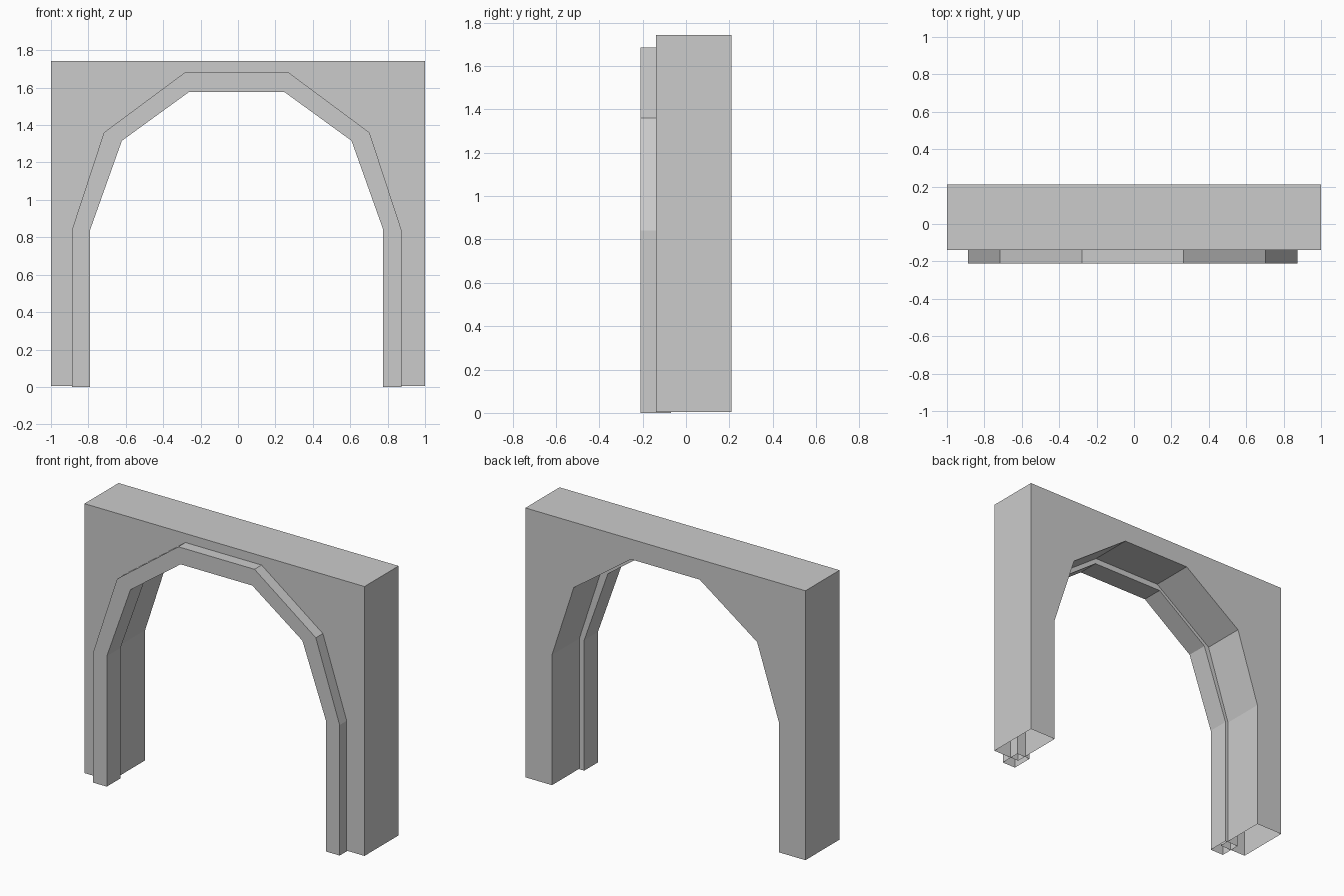
import bpy
import bmesh

cube = bpy.data.objects.get("Cube")
if cube:
    bpy.data.objects.remove(cube, do_unlink=True)

stone = bpy.data.materials.new("light grey stone")
stone.use_nodes = True
stone.diffuse_color = (0.6, 0.6, 0.6, 1)
stone.node_tree.nodes["Principled BSDF"].inputs["Base Color"].default_value = (0.6, 0.6, 0.6, 1)


def mirrored(half, shift=0.0):
    """Full left-to-right outline from its +x half, listed from the floor up."""
    left = [(shift - x, z) for x, z in half]
    right = [(shift + x, z) for x, z in reversed(half)]
    return left + right


def arch(name, outer, inner, front, back):
    """Extrude the band between two outlines, leaving the feet open."""
    outline = outer + inner[::-1]
    floor = outline[0][1]
    bm = bmesh.new()
    face = bm.faces.new([bm.verts.new((x, front, z)) for x, z in outline])
    extruded = bmesh.ops.extrude_face_region(bm, geom=[face], use_keep_orig=True)
    moved = [v for v in extruded["geom"] if isinstance(v, bmesh.types.BMVert)]
    bmesh.ops.translate(bm, verts=moved, vec=(0, back - front, 0))
    bmesh.ops.recalc_face_normals(bm, faces=bm.faces)
    feet = [f for f in bm.faces if all(abs(v.co.z - floor) < 1e-5 for v in f.verts)]
    bmesh.ops.delete(bm, geom=feet, context='FACES')
    mesh = bpy.data.meshes.new(name)
    bm.to_mesh(mesh)
    bm.free()
    mesh.materials.append(stone)
    obj = bpy.data.objects.new(name, mesh)
    bpy.context.collection.objects.link(obj)
    return obj


# Thick wall with a faceted opening
base = 0.004
arch("wall",
     mirrored([(1.0, base), (1.0, 1.743)]),
     mirrored([(0.81, base), (0.81, 0.845), (0.655, 1.32), (0.245, 1.613)]),
     front=-0.138, back=0.21)

# Raised surround, partly sunk into the wall and lining the opening
arch("arch_surround",
     mirrored([(0.88, 0), (0.88, 0.842), (0.71, 1.36), (0.272, 1.685)], -0.007),
     mirrored([(0.783, 0), (0.783, 0.842), (0.614, 1.316), (0.256, 1.576)], -0.007),
     front=-0.21, back=-0.07)
